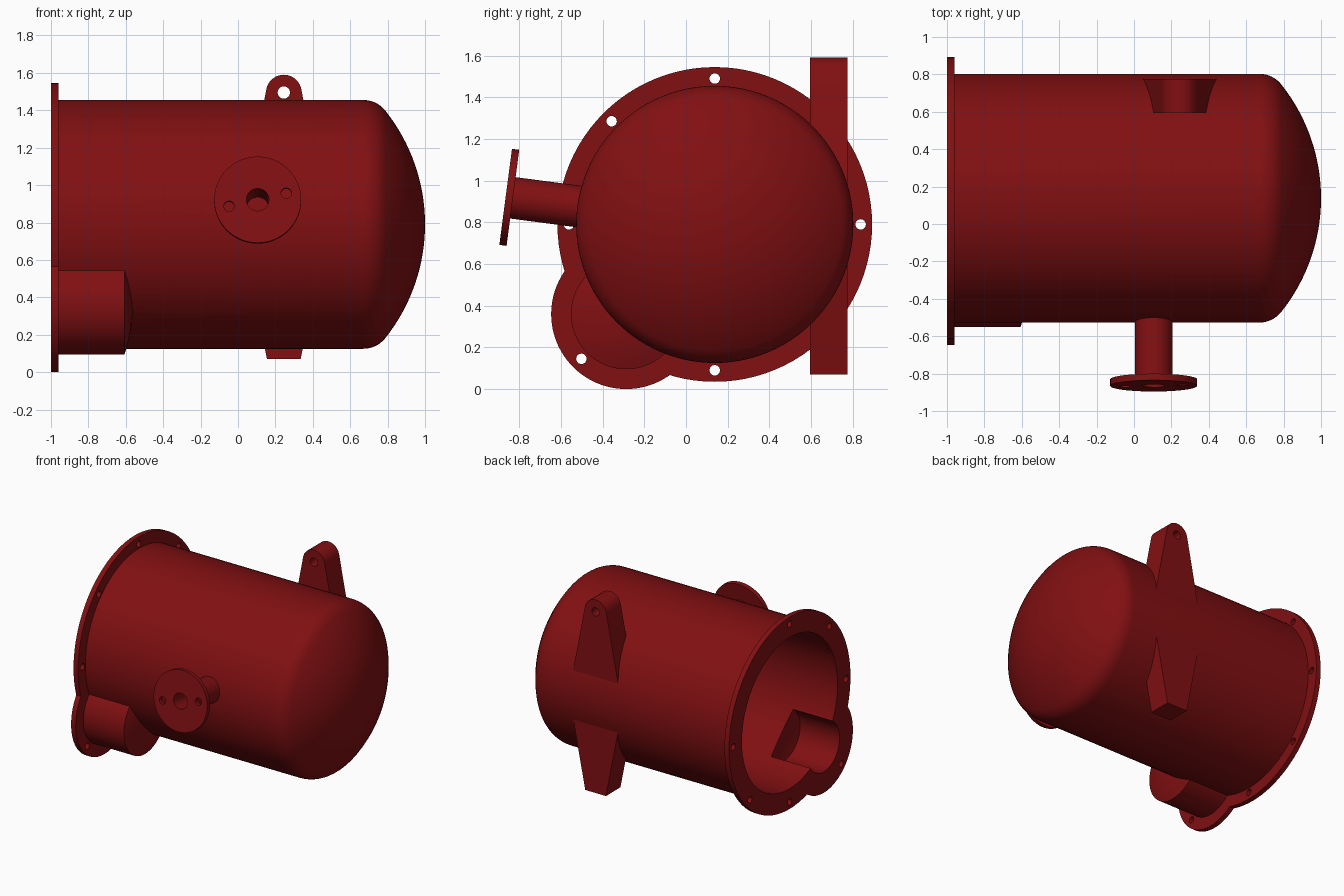
import bpy, bmesh, math
from mathutils import Matrix, Vector

if "Cube" in bpy.data.objects:
    bpy.data.objects.remove(bpy.data.objects["Cube"])

red = bpy.data.materials.new("dark_red_paint")
red.use_nodes = True
COLOUR = (0.22, 0.005, 0.006, 1)
red.diffuse_color = COLOUR
red.node_tree.nodes["Principled BSDF"].inputs["Base Color"].default_value = COLOUR

# Main dimensions
AXIS = Vector((0, 0.138, 0.79))
BUMP = Vector((0, -0.287, 0.36))
R, WALL = 0.665, 0.07
BUMP_R = 0.265
FLANGE_BACK, FLANGE_FRONT = -1.0, -0.96
at_axis, at_bump = Matrix.Translation(AXIS), Matrix.Translation(BUMP)


def make(name, bm):
    bmesh.ops.recalc_face_normals(bm, faces=bm.faces)
    mesh = bpy.data.meshes.new(name)
    bm.to_mesh(mesh)
    bm.free()
    mesh.materials.append(red)
    ob = bpy.data.objects.new(name, mesh)
    bpy.context.collection.objects.link(ob)
    return ob


def lathe(name, profile, matrix, steps=96):
    """Spin (x, radius) points about the local x axis."""
    bm = bmesh.new()
    vs = [bm.verts.new((x, 0, r)) for x, r in profile]
    edges = [bm.edges.new(pair) for pair in zip(vs, vs[1:])]
    bmesh.ops.spin(bm, geom=vs + edges, cent=(0, 0, 0), axis=(1, 0, 0),
                   angle=math.tau, steps=steps)
    bmesh.ops.remove_doubles(bm, verts=bm.verts, dist=1e-5)
    bm.transform(matrix)
    return make(name, bm)


def rod(x0, x1, r, matrix, steps=96, name="cutter"):
    return lathe(name, [(x0, 0), (x0, r), (x1, r), (x1, 0)], matrix, steps)


def arc(cx, cr, radius, a0, a1, n):
    return [(cx + radius * math.cos(a0 + (a1 - a0) * i / n),
             cr + radius * math.sin(a0 + (a1 - a0) * i / n)) for i in range(n + 1)]


def combine(ob, others, operation):
    """Apply booleans to ob and remove the helper solids."""
    for other in others:
        other.hide_render = True
        mod = ob.modifiers.new("bool", "BOOLEAN")
        mod.operation, mod.solver, mod.object = operation, "EXACT", other
    bpy.context.view_layer.update()
    graph = bpy.context.evaluated_depsgraph_get()
    mesh = bpy.data.meshes.new_from_object(ob.evaluated_get(graph))
    ob.modifiers.clear()
    ob.data = mesh
    for other in others:
        bpy.data.objects.remove(other)


def smooth(ob):
    ob.data.shade_smooth()
    ob.data.set_sharp_from_angle(angle=math.radians(30))


def tank_solid(name, start, inset):
    """Cylinder closed by a dished head: small knuckle, then large crown."""
    knuckle, crown, knuckle_x = 0.15, 0.977, 0.67
    turn = math.asin((R - knuckle) / (crown - knuckle))
    profile = [(start, 0), (start, R - inset)]
    profile += arc(knuckle_x, R - knuckle, knuckle - inset, math.pi / 2, turn, 10)
    profile += arc(1 - crown, 0, crown - inset, turn, 0, 16)[1:-1] + [(1 - inset, 0)]
    return lathe(name, profile, at_axis)


def bump_solid(name, start, inset):
    """Short cylinder closed by a shallow dome."""
    rad = 0.80
    turn = math.asin((BUMP_R - inset) / rad)
    tip = -0.562 - inset
    profile = [(start, 0), (start, BUMP_R - inset)]
    profile += arc(tip - rad, 0, rad, turn, 0, 8)[:-1] + [(tip, 0)]
    return lathe(name, profile, at_bump)


def cavities():
    return [tank_solid("cutter", -1.1, WALL), bump_solid("cutter", -1.1, WALL)]


# Side nozzle frame: local x points outward, slightly upward
to_nozzle = (Matrix.Translation(AXIS + Vector((0.105, 0, 0)))
             @ Matrix.Rotation(math.radians(-7.5), 4, "X")
             @ Matrix.Rotation(math.radians(-90), 4, "Z"))

# Tank shell with the side pocket
shell = tank_solid("tank_shell", FLANGE_FRONT, 0)
combine(shell, [bump_solid("pocket", FLANGE_FRONT, 0)], "UNION")
combine(shell, cavities() + [rod(0.3, 0.9, 0.06, to_nozzle, 48)], "DIFFERENCE")

# Mounting flange following both round outlines, with bolt holes
flange = rod(FLANGE_BACK, FLANGE_FRONT, 0.755, at_axis, name="mounting_flange")
combine(flange, [rod(FLANGE_BACK, FLANGE_FRONT, 0.36, at_bump)], "UNION")
bolts = []
for i in range(8):
    a = i * math.tau / 8
    centre, reach = (BUMP, 0.304) if i == 5 else (AXIS, 0.70)
    spot = centre + reach * Vector((0, math.cos(a), math.sin(a)))
    bolts.append(rod(-1.1, -0.9, 0.025, Matrix.Translation(spot), 24))
combine(flange, cavities() + bolts, "DIFFERENCE")

# Side nozzle: bored pipe with a drilled disc
PIPE_R, DISC_R, BORE_R = 0.10, 0.2325, 0.06
nozzle = lathe("side_nozzle", [(0.61, BORE_R), (0.61, PIPE_R), (0.977, PIPE_R),
                               (0.977, DISC_R), (1.012, DISC_R), (1.012, BORE_R),
                               (0.61, BORE_R)], to_nozzle, 64)
drills = []
for i in range(4):
    a = math.radians(13 + 90 * i)
    offset = Vector((0, math.cos(a), math.sin(a))) * 0.157
    drills.append(rod(0.95, 1.05, 0.028, to_nozzle @ Matrix.Translation(offset), 24))
combine(nozzle, drills, "DIFFERENCE")

# Lifting bracket: tapered plate with a rounded eye, trimmed by the tank
EYE_X, EYE_Z = 0.245, 1.495
outline = [(EYE_X - 0.09, 0.07), (EYE_X + 0.09, 0.07), (EYE_X + 0.233, AXIS.z)]
outline += arc(EYE_X, EYE_Z, 0.095, 0.2, math.pi - 0.2, 20)
outline += [(EYE_X - 0.233, AXIS.z)]
bm = bmesh.new()
face = bm.faces.new([bm.verts.new((x, 0.594, z)) for x, z in outline])
ext = bmesh.ops.extrude_face_region(bm, geom=[face])
bmesh.ops.translate(bm, vec=(0, 0.18, 0),
                    verts=[v for v in ext["geom"] if isinstance(v, bmesh.types.BMVert)])
bracket = make("lifting_bracket", bm)
eye = Matrix.Translation((EYE_X, 0, EYE_Z)) @ Matrix.Rotation(math.pi / 2, 4, "Z")
combine(bracket, [tank_solid("cutter", -1.1, 0.004), rod(0.5, 0.9, 0.033, eye, 32)],
        "DIFFERENCE")

for part in (shell, flange, nozzle, bracket):
    smooth(part)
